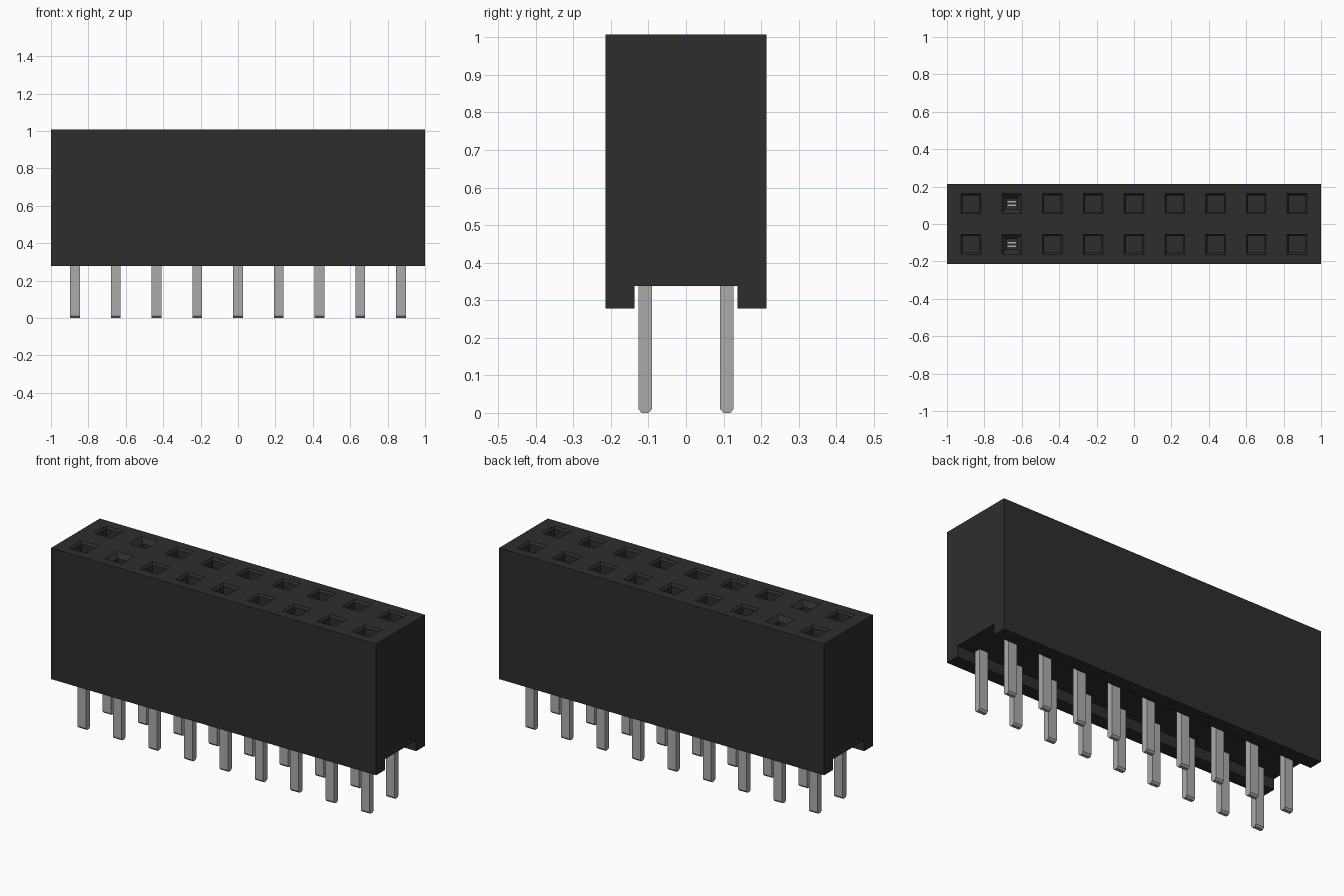
import bpy, bmesh

cube = bpy.data.objects.get("Cube")
if cube:
    bpy.data.objects.remove(cube, do_unlink=True)

PITCH, ROW_Y, COLUMNS = 0.218, 0.109, 9
TOP, BOTTOM, CHANNEL_Z = 1.007, 0.278, 0.338
HALF_Y, CHANNEL_Y = 0.214, 0.137
FLOOR = 0.45
ODD_COLUMN = 1  # the column with narrow sockets and visible contacts


def material(name, value):
    mat = bpy.data.materials.new(name)
    mat.use_nodes = True
    color = (value, value, value, 1)
    mat.diffuse_color = color
    mat.node_tree.nodes["Principled BSDF"].inputs["Base Color"].default_value = color
    return mat


def make_object(name, bm, mat):
    bmesh.ops.recalc_face_normals(bm, faces=bm.faces)
    mesh = bpy.data.meshes.new(name)
    bm.to_mesh(mesh)
    bm.free()
    mesh.materials.append(mat)
    obj = bpy.data.objects.new(name, mesh)
    bpy.context.collection.objects.link(obj)
    return obj


def column(bm, x, y, sections):
    """Closed rectangular column through (z, half width, half depth) sections."""
    rings = [[bm.verts.new((x + sx * w, y + sy * d, z))
              for sx, sy in ((-1, -1), (1, -1), (1, 1), (-1, 1))]
             for z, w, d in sections]
    for a, b in zip(rings, rings[1:]):
        for i in range(4):
            j = (i + 1) % 4
            bm.faces.new((a[i], a[j], b[j], b[i]))
    bm.faces.new(rings[0])
    bm.faces.new(rings[-1])


black = material("black plastic", 0.027)
metal = material("grey metal", 0.41)
places = [(i, (i - (COLUMNS - 1) / 2) * PITCH, y)
          for i in range(COLUMNS) for y in (-ROW_Y, ROW_Y)]

# Housing: end profile with a channel underneath, extruded along x
half = [(CHANNEL_Y, CHANNEL_Z), (CHANNEL_Y, BOTTOM), (HALF_Y, BOTTOM), (HALF_Y, TOP)]
profile = half + [(-y, z) for y, z in reversed(half)]
bm = bmesh.new()
end = bm.faces.new([bm.verts.new((-1, y, z)) for y, z in profile])
side = bmesh.ops.extrude_face_region(bm, geom=[end], use_keep_orig=True)
bmesh.ops.translate(bm, vec=(2, 0, 0),
                    verts=[v for v in side["geom"] if isinstance(v, bmesh.types.BMVert)])
housing = make_object("housing", bm, black)

# Chamfered sockets cut into the top
bm = bmesh.new()
for i, x, y in places:
    outer = 0.053
    inner, drop = (0.028, 0.025) if i == ODD_COLUMN else (0.044, 0.012)
    column(bm, x, y, [(TOP + 0.02, outer, outer), (TOP, outer, outer),
                      (TOP - drop, inner, inner), (FLOOR, inner, inner)])
cutter = make_object("socket_cutter", bm, black)
cutter.hide_render = True
cut = housing.modifiers.new("sockets", "BOOLEAN")
cut.operation = "DIFFERENCE"
cut.solver = "EXACT"
cut.object = cutter
bpy.context.view_layer.objects.active = housing
bpy.ops.object.modifier_apply(modifier=cut.name)
bpy.data.objects.remove(cutter, do_unlink=True)

# Solder pins with tips tapered front and back
bm = bmesh.new()
for i, x, y in places:
    column(bm, x, y, [(0, 0.026, 0.009), (0.01, 0.026, 0.018),
                      (CHANNEL_Z + 0.03, 0.026, 0.018)])
make_object("pins", bm, metal)

# Paired contact leaves inside the narrow sockets
bm = bmesh.new()
for i, x, y in places:
    if i == ODD_COLUMN:
        for offset in (-0.009, 0.009):
            column(bm, x, y + offset, [(FLOOR - 0.01, 0.026, 0.007), (0.72, 0.026, 0.007)])
make_object("contact_leaves", bm, metal)
